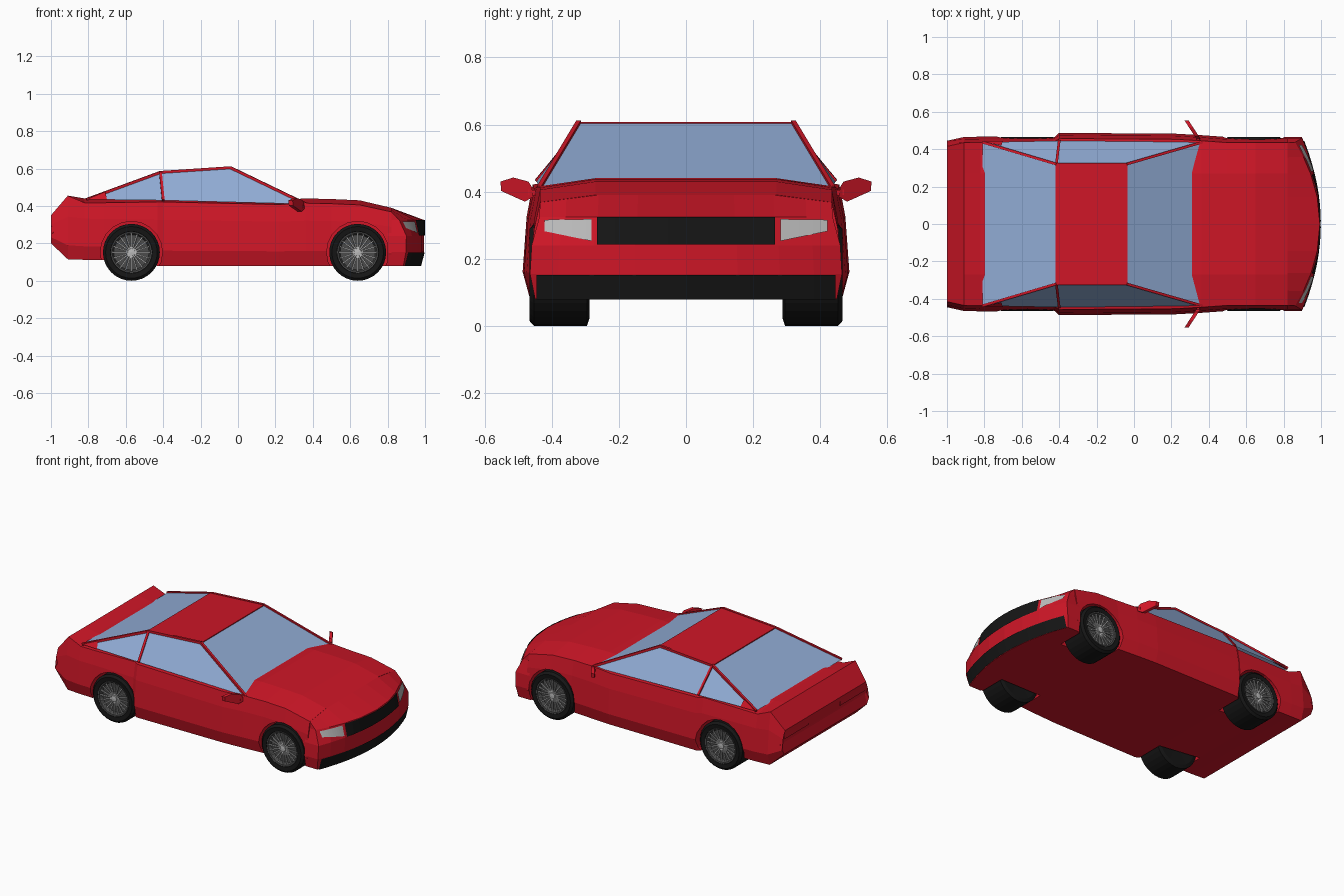
import bpy, bmesh, math
from mathutils import Vector

if "Cube" in bpy.data.objects:
    bpy.data.objects.remove(bpy.data.objects["Cube"])


def material(name, col):
    m = bpy.data.materials.new(name)
    m.diffuse_color = (*col, 1)
    m.use_nodes = True
    m.node_tree.nodes["Principled BSDF"].inputs["Base Color"].default_value = m.diffuse_color
    return m


RED = material("red paint", (0.62, 0.008, 0.02))
BLACK = material("black", (0.008, 0.008, 0.008))
GLASS = material("glass", (0.28, 0.41, 0.66))
GREY = material("dark rim", (0.07, 0.07, 0.07))
SILVER = material("silver", (0.5, 0.5, 0.5))


def mesh(name, verts, faces, mat):
    bm = bmesh.new()
    vs = [bm.verts.new(v) for v in verts]
    for f in faces:
        bm.faces.new([vs[i] for i in f])
    bmesh.ops.remove_doubles(bm, verts=bm.verts, dist=1e-5)
    bmesh.ops.recalc_face_normals(bm, faces=bm.faces)
    me = bpy.data.meshes.new(name)
    bm.to_mesh(me)
    bm.free()
    ob = bpy.data.objects.new(name, me)
    bpy.context.collection.objects.link(ob)
    if mat:
        me.materials.append(mat)
    return ob


def skin(name, rows, mat, wrap_rows=False, wrap_cols=False, caps=False):
    n, m = len(rows), len(rows[0])
    faces = [(i * m + j, i * m + (j + 1) % m,
              (i + 1) % n * m + (j + 1) % m, (i + 1) % n * m + j)
             for i in range(n if wrap_rows else n - 1)
             for j in range(m if wrap_cols else m - 1)]
    if caps:
        faces += [tuple(range(m)), tuple(range((n - 1) * m, n * m))]
    return mesh(name, [p for r in rows for p in r], faces, mat)


def lathe(name, cx, cz, s, profile, mat, n=32):
    rows = [[(cx + r * math.cos(a), s * y, cz + r * math.sin(a)) for r, y in profile]
            for a in (2 * math.pi * i / n for i in range(n))]
    return skin(name, rows, mat, wrap_rows=True)


def beam(name, p, q, w, mat):
    p, q = Vector(p), Vector(q)
    rot = (q - p).to_track_quat('Z', 'Y')
    off = [rot @ Vector((a * w, b * w, 0)) for a, b in ((1, 1), (-1, 1), (-1, -1), (1, -1))]
    return skin(name, [[p + o for o in off], [q + o for o in off]], mat,
                wrap_cols=True, caps=True)


# Main body: cross-sections along the car (x, half width, bottom, top)
stations = [(-.985, .445, .265, .275), (-1, .445, .2, .35), (-.91, .465, .115, .455),
            (-.82, .467, .112, .44), (-.72, .467, .11, .44), (-.43, .467, .08, .447),
            (-.40, .487, .08, .447), (.22, .483, .08, .432), (.36, .475, .08, .44),
            (.5, .465, .08, .437), (.65, .465, .08, .43), (.82, .465, .08, .39)]
rows = []
for x, w, zb, zt in stations:
    h = zt - zb
    top = .93 if x > -.85 else 1
    half = [(w - .022, zb), (w, zb + .22 * h), (w - .012, zb + .67 * h),
            (w - .03, zb + top * h), (.27, zt)]
    rows.append([(x, y, z) for y, z in half] + [(x, -y, z) for y, z in reversed(half)])
body = skin("body", rows, RED, wrap_cols=True, caps=True)

# Wheels and wheel arches
WZ = .152
for cx, end in ((-.57, "rear"), (.64, "front")):
    for s, side in ((1, "left"), (-1, "right")):
        tag = f"{end}_{side}"
        cut = lathe(f"arch_cutter_{tag}", cx, WZ, s,
                    [(0, .27), (.166, .27), (.166, .6), (0, .6)], None, 20)
        cut.hide_render = True
        cut.hide_viewport = True
        mod = body.modifiers.new("arch", 'BOOLEAN')
        mod.operation, mod.object, mod.solver = 'DIFFERENCE', cut, 'EXACT'
        lathe(f"tyre_{tag}", cx, WZ, s,
              [(0, .295), (.13, .288), (.152, .295), (.152, .453), (.138, .466),
               (.112, .462), (.106, .43), (0, .43)], BLACK)
        lathe(f"rim_{tag}", cx, WZ, s,
              [(.112, .45), (.11, .463), (.102, .461), (.094, .436), (0, .436)], GREY)
        lathe(f"hub_{tag}", cx, WZ, s, [(.022, .436), (.02, .458), (0, .46)], SILVER, 12)
        for i in range(20):
            a = 2 * math.pi * i / 20
            c, d = math.cos(a), math.sin(a)
            beam(f"spoke_{tag}_{i}", (cx + .015 * c, s * .447, WZ + .015 * d),
                 (cx + .105 * c, s * .453, WZ + .105 * d), .0035, SILVER)


# Curved nose: front surface x as a function of y and z
def nose_x(y, z):
    k = .09 + .05 * min(max((z - .24) / .085, 0), 1)
    return .994 - k * (y / .45) ** 2 - .02 * max(.155 - z, 0) / .075


cols = [-1, -.82, -.6, -.33, 0, .33, .6, .82, 1]
levels = [(.08, .45), (.155, .465), (.24, .46), (.325, .437)]
rows = []
for u in [-2] + cols + [2]:
    back = abs(u) > 1
    v = max(-1, min(1, u))
    hood = .39 - .022 * max(abs(v) - .6, 0) / .4
    col = [(.8, v * .443, .08)]
    col += [(.8 if back else nose_x(v * w, z), v * w, z) for z, w in levels]
    col.append((.82, v * .435, hood))
    rows.append(col)
skin("nose", rows, RED)


def nose_strip(name, y0, y1, lo, hi, mat, n=10):
    rows = []
    for i in range(n + 1):
        t = i / n
        y = y0 + (y1 - y0) * t
        a, b = (lo[0] + (lo[1] - lo[0]) * t, hi[0] + (hi[1] - hi[0]) * t)
        rows.append([(nose_x(y, z) + .005, y, z) for z in (a, b)])
    skin(name, rows, mat)


# Grille, air intake, headlights
nose_strip("grille", -.265, .265, (.243, .243), (.324, .324), BLACK)
nose_strip("lower_intake", -.445, .445, (.078, .078), (.152, .152), BLACK, 14)
for s, side in ((1, "left"), (-1, "right")):
    nose_strip(f"headlight_{side}", s * .282, s * .422, (.253, .282), (.318, .316), SILVER)

# Cabin glass: base rear, base pillar, base front, roof rear, roof front
pts = [(-.81, .437, .435), (-.40, .445, .43), (.365, .437, .41),
       (-.415, .32, .58), (-.04, .32, .605)]
verts = pts + [(x, -y, z) for x, y, z in pts]
mesh("cabin_glass", verts, [(0, 1, 3), (1, 2, 4, 3), (5, 6, 8), (6, 7, 9, 8),
                            (2, 7, 9, 4), (0, 5, 8, 3), (3, 4, 9, 8)], GLASS)

# Roof panel and pillars
skin("roof", [[(x, s * .322, z + d) for x, s, z in
               ((-.42, -1, .579), (-.035, -1, .603), (-.035, 1, .603), (-.42, 1, .579))]
              for d in (-.006, .005)], RED, wrap_cols=True, caps=True)
for o, side in ((0, "left"), (5, "right")):
    for a, b, part in ((2, 4, "front_pillar"), (1, 3, "middle_pillar"),
                       (0, 3, "rear_pillar"), (3, 4, "roof_rail")):
        beam(f"{part}_{side}", verts[a + o], verts[b + o], .007, RED)
    # red corner filling behind the rear side window
    s = 1 if o == 0 else -1
    mesh(f"rear_corner_{side}", [(-.81, s * .442, .435), (-.70, s * .444, .434),
                                 (-.71, s * .419, .475)], [(0, 1, 2)], RED)

# Door mirrors
plate = [(.455, .385), (.46, .415), (.47, .43), (.515, .442), (.553, .43),
         (.551, .402), (.48, .37)]
for s, side in ((1, "left"), (-1, "right")):
    skin(f"mirror_{side}", [[(.345 - .65 * (y - .455) + d, s * y, z) for y, z in plate]
                            for d in (-.011, .011)], RED, wrap_cols=True, caps=True)
    beam(f"mirror_arm_{side}", (.345, s * .43, .395), (.34, s * .47, .398), .008, RED)
    # Tail lights, set in the rear recess
    beam(f"tail_light_{side}", (-.975, s * .16, .31), (-.975, s * .41, .31), .019, RED)
